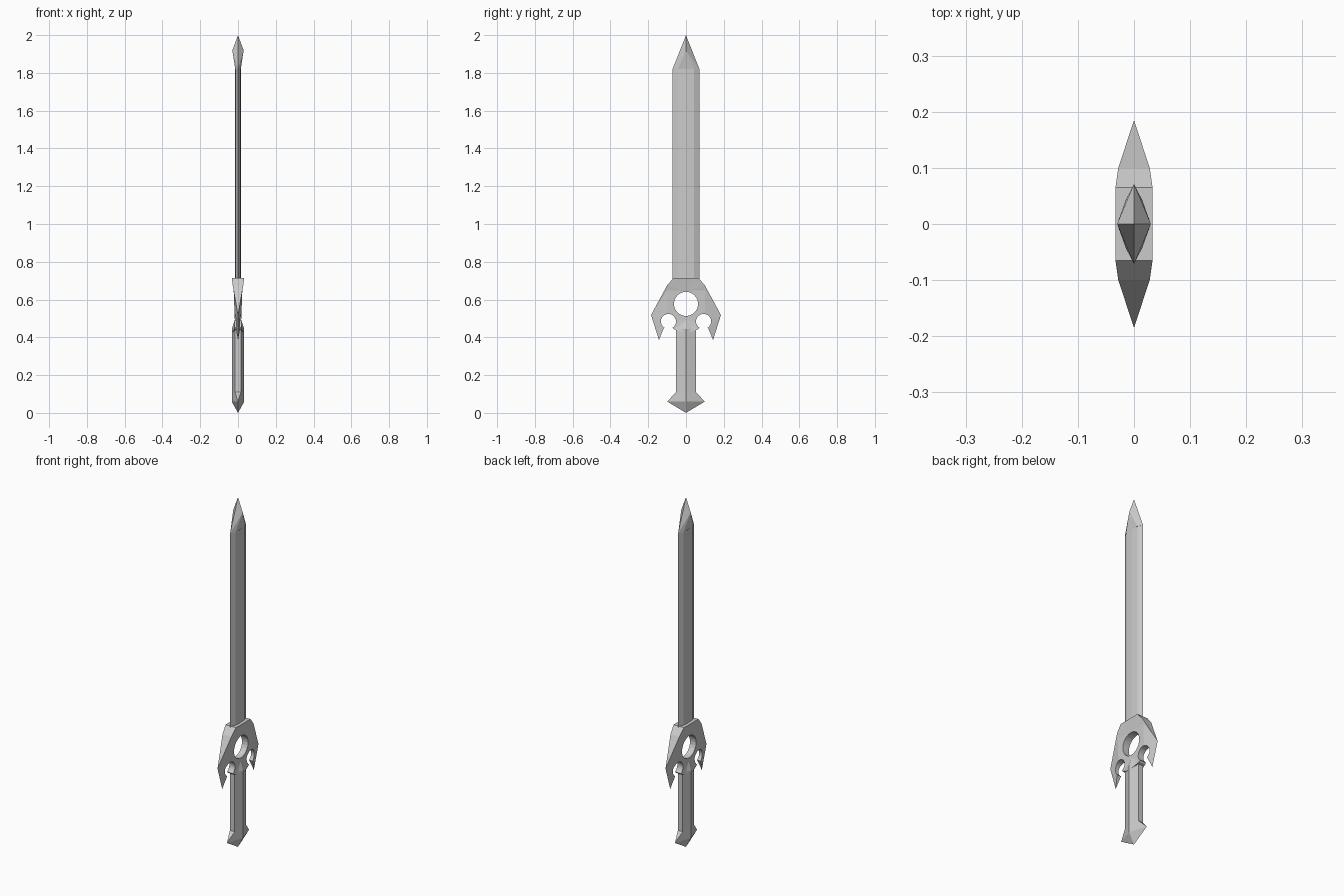
import bpy, bmesh
from mathutils import Matrix, Vector

cube = bpy.data.objects.get("Cube")
if cube:
    bpy.data.objects.remove(cube, do_unlink=True)

steel = bpy.data.materials.new("light_grey")
steel.use_nodes = True
steel.diffuse_color = (0.6, 0.6, 0.6, 1)
steel.node_tree.nodes["Principled BSDF"].inputs["Base Color"].default_value = (0.6, 0.6, 0.6, 1)


def finish(name, bm):
    """Clean the mesh and turn it into a flat shaded object."""
    bmesh.ops.remove_doubles(bm, verts=bm.verts, dist=0.0005)
    bmesh.ops.recalc_face_normals(bm, faces=bm.faces)
    mesh = bpy.data.meshes.new(name)
    bm.to_mesh(mesh)
    bm.free()
    mesh.materials.append(steel)
    obj = bpy.data.objects.new(name, mesh)
    bpy.context.collection.objects.link(obj)
    return obj


def loft(name, rings):
    """Skin a stack of rings and cap both ends."""
    bm = bmesh.new()
    rows = [[bm.verts.new(p) for p in ring] for ring in rings]
    for low, high in zip(rows, rows[1:]):
        for i in range(len(low)):
            bm.faces.new((low[i - 1], low[i], high[i], high[i - 1]))
    bm.faces.new(rows[0])
    bm.faces.new(rows[-1])
    return finish(name, bm)


def hexagon(z, ridge, width, edge):
    """Grip section: a ridge on each broad side and a flat narrow side."""
    return [(ridge, 0, z), (edge, width, z), (-edge, width, z),
            (-ridge, 0, z), (-edge, -width, z), (edge, -width, z)]


def blade_section(z):
    quarter = [(0.016, 0), (0.0135, 0.043), (0, 0.071), (-0.0135, 0.043)]
    return [(x, y, z) for x, y in quarter] + [(-x, -y, z) for x, y in quarter]


# Blade
loft("blade", [blade_section(0.68), blade_section(1.82)])

# Blade tip, thicker than the blade
bm = bmesh.new()
corners = {(0, 0, 2.0)}
for s in (1, -1):
    corners |= {(s * 0.03, 0, 1.92), (0, s * 0.071, 1.82)}
    corners |= {(s * 0.0145, t * 0.043, 1.82) for t in (1, -1)}
for p in sorted(corners):
    bm.verts.new(p)
bmesh.ops.convex_hull(bm, input=bm.verts)
bmesh.ops.dissolve_limit(bm, angle_limit=0.02, verts=bm.verts, edges=bm.edges)
finish("blade_tip", bm)

# Grip, tapering into the guard at its top
loft("grip", [hexagon(0.11, 0.033, 0.052, 0.015),
              hexagon(0.445, 0.033, 0.052, 0.015),
              hexagon(0.495, 0.016, 0.04, 0.01)])

# Pommel, pointed below and at both ends
loft("pommel", [hexagon(0, 0, 0, 0),
                hexagon(0.06, 0.033, 0.1, 0),
                hexagon(0.11, 0.033, 0.052, 0.015)])

# Guard: one quarter as (y, z, half thickness), mirrored both ways
points = {
    "a": (0, 0.715, 0.033), "b": (0.065, 0.715, 0.033), "c": (0.1, 0.675, 0.028),
    "d": (0.1, 0.65, 0.023), "e": (0, 0.645, 0.021), "f": (0.185, 0.518, 0),
    "g": (0.1, 0.52, 0.018), "h": (0, 0.49, 0.017), "i": (0.143, 0.385, 0),
    "j": (0.12, 0.443, 0.011), "k": (0.093, 0.475, 0.016), "l": (0.064, 0.443, 0.02),
    "m": (0, 0.42, 0.03), "n": (0.06, 0.49, 0.017),
}
panels = ["abcde", "cfgd", "edgnh", "gfij", "gjk", "gkln", "hnlm"]
bm = bmesh.new()
for s in (1, -1):
    for panel in panels:
        bm.faces.new([bm.verts.new((points[p][2], s * points[p][0], points[p][1])) for p in panel])
bmesh.ops.remove_doubles(bm, verts=bm.verts, dist=0.0005)
bmesh.ops.triangulate(bm, faces=bm.faces)
rim = [[v.co.copy() for v in e.verts] for e in bm.edges if e.is_boundary]
front = [[v.co.copy() for v in f.verts] for f in bm.faces]
flip = Matrix.Diagonal(Vector((-1, 1, 1)))
for face in front:
    bm.faces.new([bm.verts.new(flip @ p) for p in face])
for p, q in rim:
    bm.faces.new([bm.verts.new(c) for c in (p, q, flip @ q, flip @ p)])
guard = finish("guard", bm)

# Round openings cut through the guard
cutters = []
for y, z, radius in ((0, 0.577, 0.064), (0.093, 0.484, 0.04), (-0.093, 0.484, 0.04)):
    bpy.ops.mesh.primitive_cylinder_add(vertices=24, radius=radius, depth=0.2,
                                        location=(0, y, z), rotation=(0, 1.5708, 0))
    cutter = bpy.context.object
    cutter.name = "opening_cutter"
    cutter.hide_render = True
    cutters.append(cutter)
    cut = guard.modifiers.new("opening", "BOOLEAN")
    cut.operation = "DIFFERENCE"
    cut.solver = "EXACT"
    cut.object = cutter
bpy.context.view_layer.update()
evaluated = guard.evaluated_get(bpy.context.evaluated_depsgraph_get())
guard_mesh = bpy.data.meshes.new_from_object(evaluated)
guard.modifiers.clear()
guard.data = guard_mesh
guard_mesh.materials.clear()
guard_mesh.materials.append(steel)
for face in guard_mesh.polygons:
    face.material_index = 0
for cutter in cutters:
    bpy.data.objects.remove(cutter, do_unlink=True)
